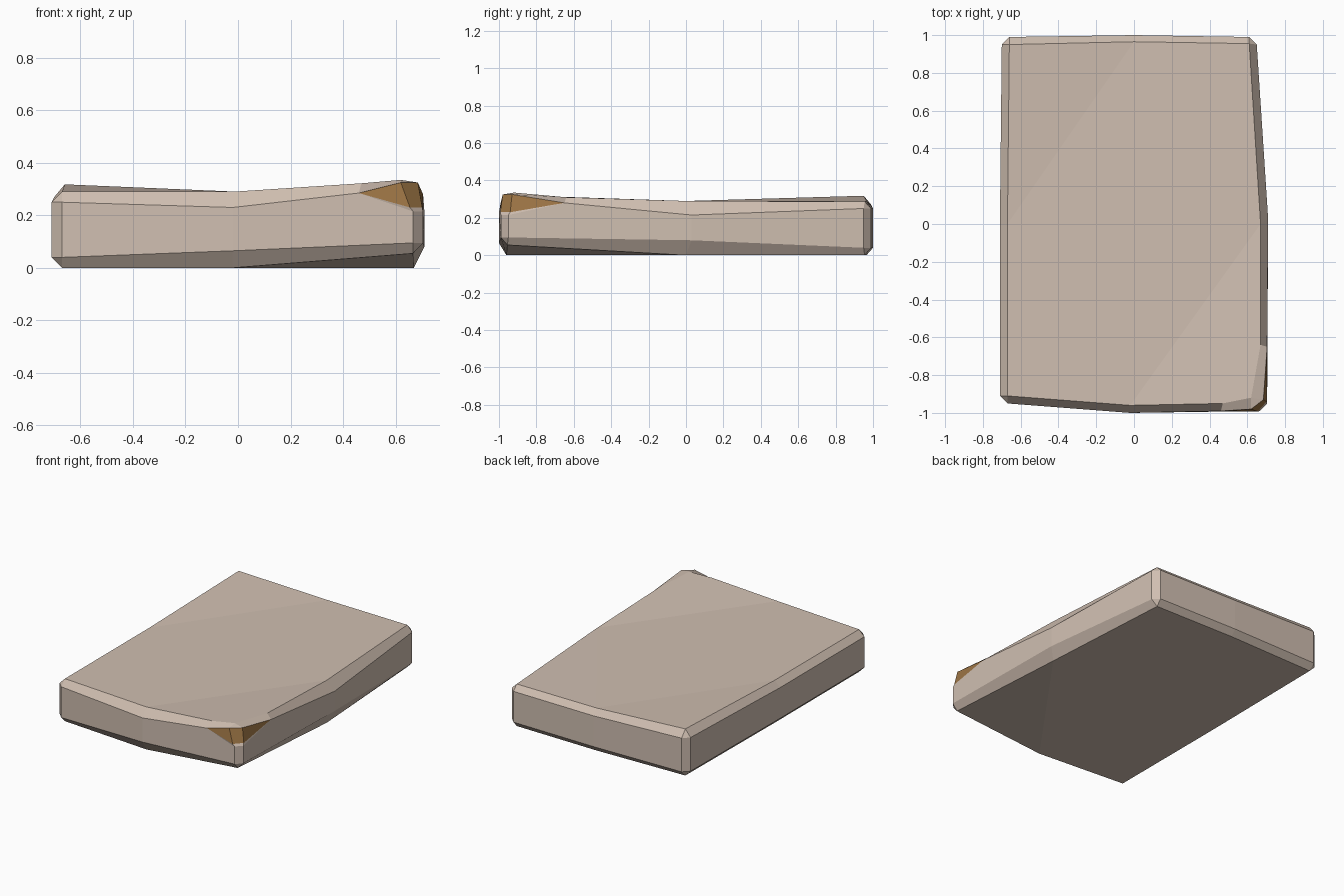
import bpy
import bmesh

cube = bpy.data.objects.get("Cube")
if cube:
    bpy.data.objects.remove(cube, do_unlink=True)


def material(name, rgb):
    mat = bpy.data.materials.new(name)
    mat.use_nodes = True
    color = (*rgb, 1.0)
    mat.diffuse_color = color
    mat.node_tree.nodes["Principled BSDF"].inputs["Base Color"].default_value = color
    return mat


cream = material("pale_stone", (0.63, 0.52, 0.44))
brown = material("brown_chip", (0.34, 0.18, 0.06))

# Outline stations, counter-clockwise from the front -x corner:
# inner point, outer points, heights (bottom, lower rim, upper rim, top)
CHIP = 2
stations = [
    ((-.67, -.91), [(-.71, -.91), (-.67, -.95)], (0, .04, .25, .29)),
    ((-.02, -.96), [(-.02, -1.0)], (0, .065, .23, .29)),
    ((.667, -.955), [(.667, -.99), (.705, -.95)], (.055, .095, .215, .335)),
    ((.67, 0), [(.71, .03)], (0, .08, .215, .29)),
    ((.61, .955), [(.65, .95), (.61, .99)], (0, .04, .25, .287)),
    ((0, .965), [(0, 1.0)], (0, .04, .25, .29)),
    ((-.66, .95), [(-.66, .99), (-.70, .95)], (0, .04, .27, .318)),
    ((-.67, 0), [(-.71, 0)], (0, .04, .25, .29)),
]

bm = bmesh.new()


def vert(xy, z):
    return bm.verts.new((*xy, z))


def face(*verts, chip=False):
    f = bm.faces.new(verts)
    f.material_index = int(chip)
    return f


bottom = [vert(p, z[0]) for p, _, z in stations]
lower = [[vert(q, z[1]) for q in o] for _, o, z in stations]
upper = [[vert(q, z[2]) for q in o] for _, o, z in stations]
top = [None if i == CHIP else vert(p, z[3]) for i, (p, _, z) in enumerate(stations)]

# Chipped corner points: both ends, upper lip, lower lip and top edge
end_a, end_b = vert((.46, -.99), .285), vert((.705, -.65), .28)
lip_a, lip_b = vert((.62, -.98), .325), vert((.685, -.93), .325)
foot_a, foot_b = vert((.655, -.993), .23), vert((.702, -.94), .23)
top_a, top_m, top_b = vert((.47, -.95), .322), vert((.62, -.92), .335), vert((.67, -.64), .31)

# Walls and bevels all round
for i in range(len(stations)):
    j = (i + 1) % len(stations)
    la, lb, ua, ub = lower[i][-1], lower[j][0], upper[i][-1], upper[j][0]
    face(bottom[i], bottom[j], lb, la)
    if j == CHIP:
        face(la, lb, ub, end_a, ua)
    elif i == CHIP:
        face(la, lb, ub, end_b, ua)
    else:
        face(la, lb, ub, ua)
        face(ua, ub, top[j], top[i])
    if len(lower[i]) == 2:
        face(bottom[i], *lower[i])
        face(*lower[i], *reversed(upper[i]))
        if i != CHIP:
            face(*upper[i], top[i])

# Bevels leading into the chip and over it
face(upper[1][0], end_a, top_a, top[1])
face(end_b, upper[3][0], top[3], top_b)
face(end_a, lip_a, top_m, top_a)
face(lip_a, lip_b, top_m)
face(lip_b, end_b, top_b, top_m)

# Brown broken faces and the narrow ledge under them
face(end_a, foot_a, lip_a, chip=True)
face(foot_a, foot_b, lip_b, lip_a, chip=True)
face(foot_b, end_b, lip_b, chip=True)
rim_a, rim_b = upper[CHIP]
face(end_a, rim_a, foot_a)
face(rim_a, rim_b, foot_b, foot_a)
face(rim_b, end_b, foot_b)

# Top and bottom: a middle diamond with folded corners
face(top[1], top[3], top[5], top[7])
face(*bottom[1::2])
face(top[1], top_a, top_m, top_b, top[3])
for i in (0, 2, 4, 6):
    face(bottom[i - 1], bottom[i], bottom[i + 1])
    if i != CHIP:
        face(top[i - 1], top[i], top[i + 1])

bmesh.ops.recalc_face_normals(bm, faces=bm.faces[:])
mesh = bpy.data.meshes.new("stone_slab")
bm.to_mesh(mesh)
bm.free()
mesh.materials.append(cream)
mesh.materials.append(brown)
slab = bpy.data.objects.new("stone_slab", mesh)
bpy.context.collection.objects.link(slab)
